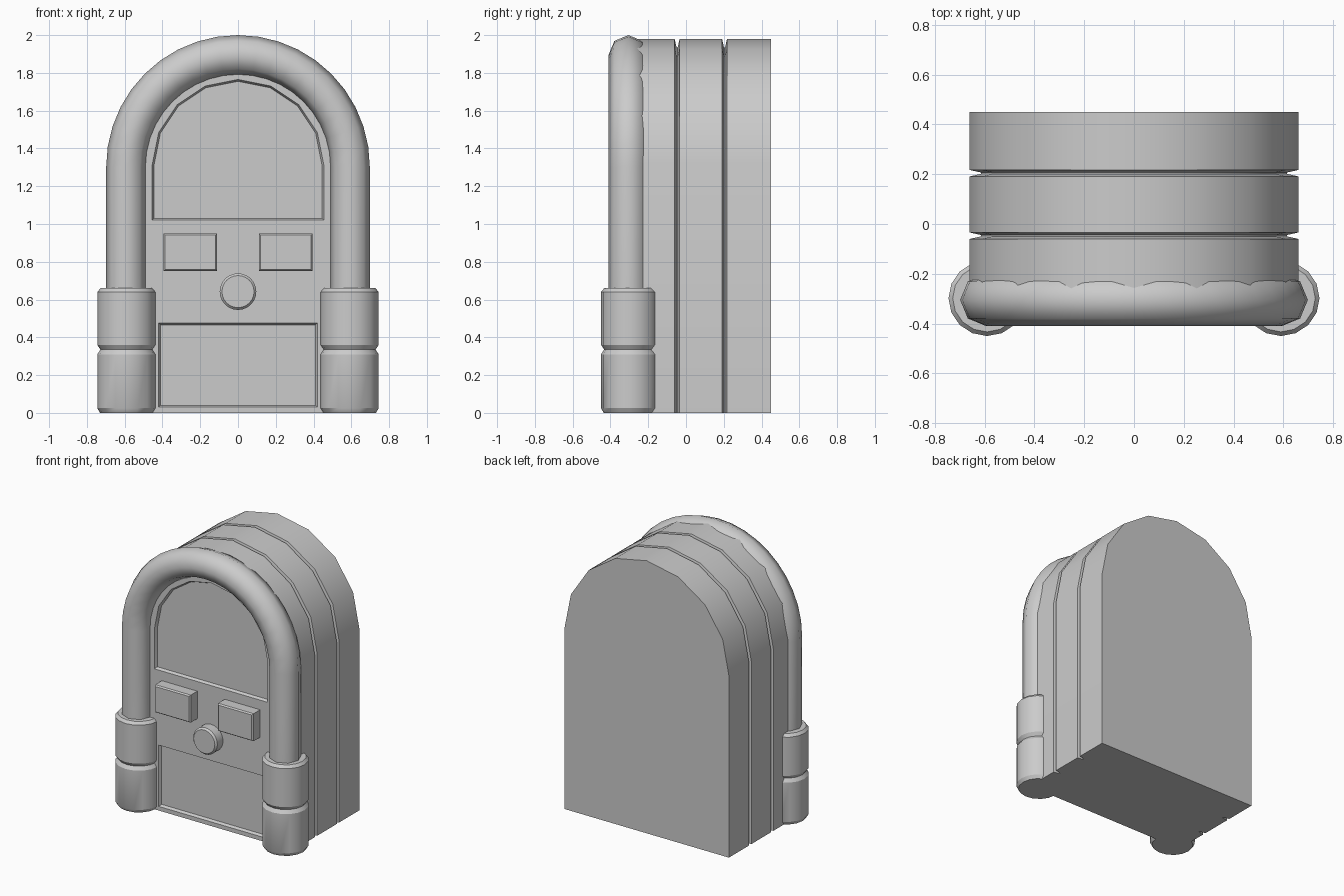
import bpy, bmesh
from math import sin, cos, pi, radians

default = bpy.data.objects.get("Cube")
if default:
    bpy.data.objects.remove(default, do_unlink=True)

grey = bpy.data.materials.new("plain_grey")
grey.use_nodes = True
colour = (0.6, 0.6, 0.6, 1)
grey.diffuse_color = colour
grey.node_tree.nodes["Principled BSDF"].inputs["Base Color"].default_value = colour


def activate(obj):
    bpy.ops.object.select_all(action='DESELECT')
    obj.select_set(True)
    bpy.context.view_layer.objects.active = obj


def smooth(obj, degrees=30):
    activate(obj)
    bpy.ops.object.shade_smooth_by_angle(angle=radians(degrees))


def loft(name, rings):
    """Skin a list of closed rings and cap both ends."""
    bm = bmesh.new()
    loops = [[bm.verts.new(p) for p in ring] for ring in rings]
    n = len(loops[0])
    for a, b in zip(loops, loops[1:]):
        for i in range(n):
            j = (i + 1) % n
            bm.faces.new((a[i], a[j], b[j], b[i]))
    bm.faces.new(loops[0])
    bm.faces.new(loops[-1])
    bmesh.ops.recalc_face_normals(bm, faces=bm.faces)
    mesh = bpy.data.meshes.new(name)
    bm.to_mesh(mesh)
    bm.free()
    mesh.materials.append(grey)
    obj = bpy.data.objects.new(name, mesh)
    bpy.context.collection.objects.link(obj)
    return obj


def arch(r, y, base=0, spring=1.32, steps=8):
    arc = [(r * cos(pi * i / steps), y, spring + r * sin(pi * i / steps))
           for i in range(steps + 1)]
    return [(r, y, base)] + arc + [(-r, y, base)]


def rect(x0, x1, z0, z1, y, inset=0):
    x0, x1, z0, z1 = x0 + inset, x1 - inset, z0 + inset, z1 - inset
    return [(x0, y, z0), (x1, y, z0), (x1, y, z1), (x0, y, z1)]


# Arched cabinet with two V grooves running over it
FRONT, BACK, R = -0.31, 0.45, 0.66
rings = [arch(R, FRONT)]
for groove in (-0.047, 0.204):
    rings += [arch(R, groove - 0.013), arch(R - 0.045, groove - 0.003),
              arch(R - 0.045, groove + 0.003), arch(R, groove + 0.013)]
rings.append(arch(R, BACK))
cabinet = loft("cabinet", rings)

# Shallow recesses for the arched window and the lower panel
FLOOR = FRONT + 0.02
cutters = [
    loft("window_cutter", [arch(0.465, FRONT - 0.02, 1.01, 1.31),
                           arch(0.445, FLOOR, 1.03, 1.31)]),
    loft("panel_cutter", [rect(-0.43, 0.43, 0.02, 0.485, FRONT - 0.02),
                          rect(-0.43, 0.43, 0.02, 0.485, FLOOR, 0.02)]),
]
for cutter in cutters:
    cutter.hide_render = True
    mod = cabinet.modifiers.new("recess", 'BOOLEAN')
    mod.operation = 'DIFFERENCE'
    mod.solver = 'EXACT'
    mod.object = cutter
    activate(cabinet)
    bpy.ops.object.modifier_apply(modifier=mod.name)
    bpy.data.objects.remove(cutter, do_unlink=True)
smooth(cabinet)

# Round tube that frames the front
TUBE_Y, TUBE_R, SPAN, SPRING = -0.305, 0.105, 0.593, 1.302
path = [(SPAN, 0.6, 0)]
path += [(SPAN * cos(pi * i / 20), SPRING + SPAN * sin(pi * i / 20), pi * i / 20)
         for i in range(21)]
path.append((-SPAN, 0.6, pi))
tube = loft("arch_tube", [
    [(x + TUBE_R * cos(k * pi / 4) * cos(a), TUBE_Y + TUBE_R * sin(k * pi / 4),
      z + TUBE_R * cos(k * pi / 4) * sin(a)) for k in range(8)]
    for x, z, a in path])
smooth(tube, 50)

# Grooved round columns at the tube's feet
column_profile = [(0.14, 0), (0.155, 0.025), (0.155, 0.31), (0.138, 0.335),
                  (0.155, 0.36), (0.155, 0.64), (0.138, 0.66)]
for side, label in ((1, "left"), (-1, "right")):
    column = loft(label + "_column", [
        [(side * 0.59 + r * cos(k * pi / 8), -0.298 + r * 0.98 * sin(k * pi / 8), z)
         for k in range(16)] for r, z in column_profile])
    smooth(column)

    # Raised rectangular button with a chamfered front
    x0, x1 = sorted((side * 0.11, side * 0.395))
    loft(label + "_button", [rect(x0, x1, 0.75, 0.95, -0.29),
                             rect(x0, x1, 0.75, 0.95, -0.385),
                             rect(x0, x1, 0.75, 0.95, -0.395, 0.008)])

# Central round knob
knob = loft("knob", [
    [(r * cos(k * pi / 12), y, 0.642 + r * sin(k * pi / 12)) for k in range(24)]
    for r, y in ((0.097, -0.29), (0.097, -0.375), (0.085, -0.388))])
smooth(knob)
